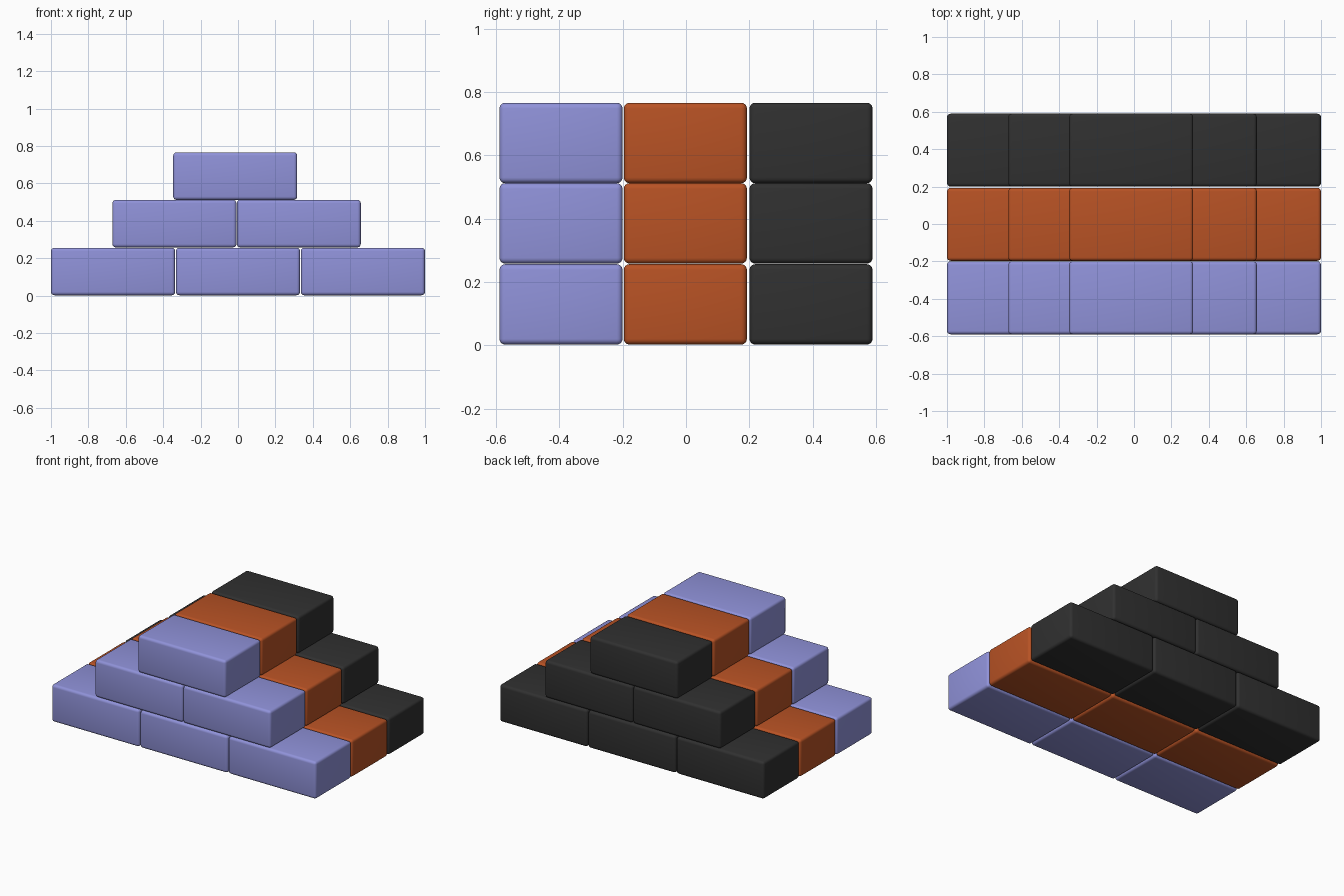
import bpy

cube = bpy.data.objects.get("Cube")
if cube:
    bpy.data.objects.remove(cube, do_unlink=True)


def make_material(name, rgb):
    mat = bpy.data.materials.new(name)
    mat.use_nodes = True
    color = (*rgb, 1.0)
    mat.diffuse_color = color
    bsdf = mat.node_tree.nodes["Principled BSDF"]
    bsdf.inputs["Base Color"].default_value = color
    bsdf.inputs["Roughness"].default_value = 0.6
    return mat


BRICK = (0.663, 0.389, 0.254)


def add_brick(name, center, mat):
    bpy.ops.mesh.primitive_cube_add(size=1, location=center)
    brick = bpy.context.object
    brick.name = name
    brick.scale = BRICK
    bpy.ops.object.transform_apply(location=False, rotation=False, scale=True)
    brick.data.materials.append(mat)
    # Softly rounded edges
    bevel = brick.modifiers.new("rounded_edges", "BEVEL")
    bevel.width = 0.018
    bevel.segments = 4
    bpy.ops.object.modifier_apply(modifier=bevel.name)
    bpy.ops.object.shade_smooth_by_angle()


# Three coloured rows from front to back
rows = [
    ("front", -0.395, make_material("lilac", (0.28, 0.29, 0.70))),
    ("middle", -0.002, make_material("burnt_orange", (0.48, 0.085, 0.018))),
    ("back", 0.395, make_material("charcoal", (0.03, 0.03, 0.03))),
]

# Stacked courses: height and brick centres along x
courses = [
    ("bottom", 0.129, (-0.668, 0.0, 0.668)),
    ("second", 0.385, (-0.340, 0.325)),
    ("top", 0.639, (-0.015,)),
]

for row, y, mat in rows:
    for course, z, centers in courses:
        for i, x in enumerate(centers, 1):
            add_brick(f"{row}_{course}_brick_{i}", (x, y, z), mat)
